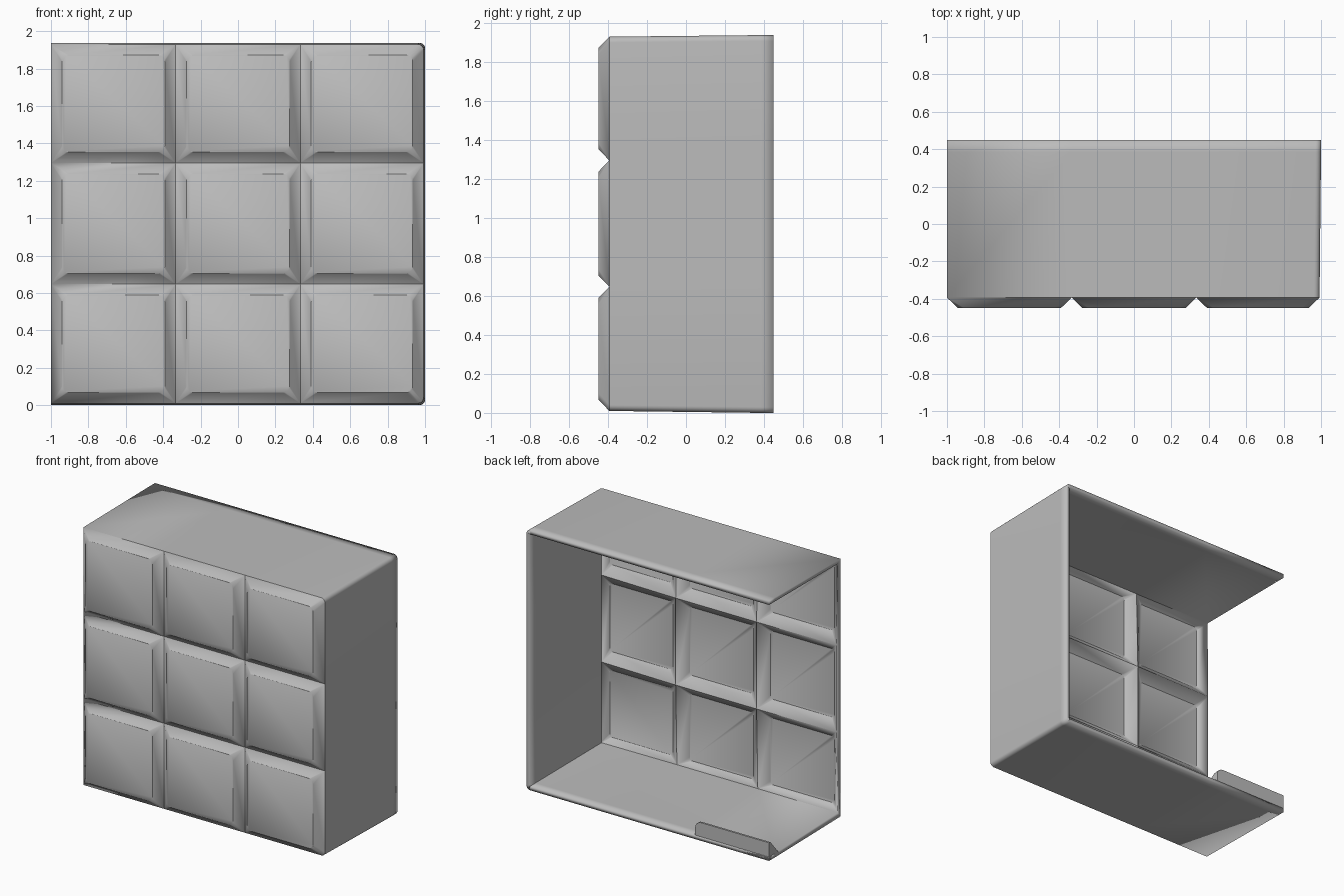
import bpy, bmesh, math
from mathutils import Vector

cube = bpy.data.objects.get("Cube")
if cube:
    bpy.data.objects.remove(cube)

grey = bpy.data.materials.new("plain grey")
grey.use_nodes = True
grey.diffuse_color = (0.5, 0.5, 0.5, 1)
grey.node_tree.nodes["Principled BSDF"].inputs["Base Color"].default_value = (0.5, 0.5, 0.5, 1)

XS = [-1, -1 / 3, 1 / 3, 0.992]
ZS = [0.01, 0.647, 1.295, 1.93]
FRONT, GROOVE, BACK = -0.45, -0.393, 0.45
SLOPE, WALL, SEGS = 0.058, 0.03, 5


def finish(name, bm):
    mesh = bpy.data.meshes.new(name)
    bm.to_mesh(mesh)
    bm.free()
    obj = bpy.data.objects.new(name, mesh)
    bpy.context.collection.objects.link(obj)
    mesh.materials.append(grey)
    return obj


def corner_arc(x, z, sx, sz, r):
    """Rounded corner of a rectangle, always SEGS + 1 points, anticlockwise."""
    start = {(1, 1): 0, (-1, 1): 90, (-1, -1): 180, (1, -1): 270}[(sx, sz)]
    cx, cz = x - sx * r, z - sz * r
    angles = [math.radians(start + 90 * i / SEGS) for i in range(SEGS + 1)]
    return [(cx + r * math.cos(a), cz + r * math.sin(a)) for a in angles]


def add_tile(bm, i, j):
    """One raised front tile with sloping edges."""
    inner, outer = [], []
    for sx, sz in ((1, 1), (-1, 1), (-1, -1), (1, -1)):
        x = XS[i + (sx > 0)]
        z = ZS[j + (sz > 0)]
        free = i == 2 and sx > 0 and (j, sz) in ((0, -1), (2, 1))
        inner += corner_arc(x - sx * SLOPE, z - sz * SLOPE, sx, sz, 0.035)
        arc = corner_arc(x, z, sx, sz, 0.03 if free else 0)
        if free:
            outer += [bm.verts.new((p, GROOVE, q)) for p, q in arc]
        else:
            outer += [bm.verts.new((x, GROOVE, z))] * (SEGS + 1)
    top = [bm.verts.new((p, FRONT, q)) for p, q in inner]
    bm.faces.new(top)
    n = len(top)
    for k in range(n):
        m = (k + 1) % n
        ring = [outer[k], outer[m], top[m], top[k]]
        if outer[k] is outer[m]:
            ring.pop(0)
        bm.faces.new(ring)


# Front tiles
bm = bmesh.new()
for i in range(3):
    for j in range(3):
        add_tile(bm, i, j)
bmesh.ops.remove_doubles(bm, verts=bm.verts, dist=0.0005)

# Top, bottom and left walls, drafted towards the back; the right side stays open
rim = [e for e in bm.edges if e.is_boundary and any(v.co.x > -0.99 for v in e.verts)]
for y, draft in ((0.385, 0.008), (BACK, 0.008)):
    new = bmesh.ops.extrude_edge_only(bm, edges=rim)["geom"]
    for v in (g for g in new if isinstance(g, bmesh.types.BMVert)):
        if v.co.y < 0:
            v.co.z += draft if v.co.z > 1 else 0
            v.co.z -= 0.01 if v.co.z < 0.2 else 0
            v.co.x += draft if v.co.x > 0.9 else 0
        v.co.y = y
    rim = [g for g in new if isinstance(g, bmesh.types.BMEdge)]
bmesh.ops.recalc_face_normals(bm, faces=bm.faces)
front = min(bm.faces, key=lambda f: f.calc_center_median().y)
if front.normal.y > 0:
    bmesh.ops.reverse_faces(bm, faces=bm.faces)
shell = finish("tiled_shell", bm)

thick = shell.modifiers.new("wall thickness", "SOLIDIFY")
thick.thickness = WALL
thick.offset = -1
thick.use_even_offset = True

bpy.context.view_layer.objects.active = shell
shell.select_set(True)
bpy.ops.object.shade_smooth_by_angle(angle=math.radians(35))

# Wedge-shaped lip on the back edge of the floor
bm = bmesh.new()
profile = [(BACK, 0.01), (BACK, 0.135), (0.435, 0.135), (0.34, 0.025), (0.34, 0.01)]
ends = []
for x in (-1, -0.39):
    ends.append([bm.verts.new((x, y, z)) for y, z in profile])
    bm.faces.new(ends[-1])
for k in range(len(profile)):
    m = (k + 1) % len(profile)
    bm.faces.new((ends[0][k], ends[0][m], ends[1][m], ends[1][k]))
bmesh.ops.recalc_face_normals(bm, faces=bm.faces)
tip = [e for e in bm.edges if all(v.co.x > -0.5 and v.co.z > 0.1 for v in e.verts)]
bmesh.ops.bevel(bm, geom=tip, offset=0.05, segments=4, profile=0.5, affect="EDGES")
finish("back_lip", bm)
